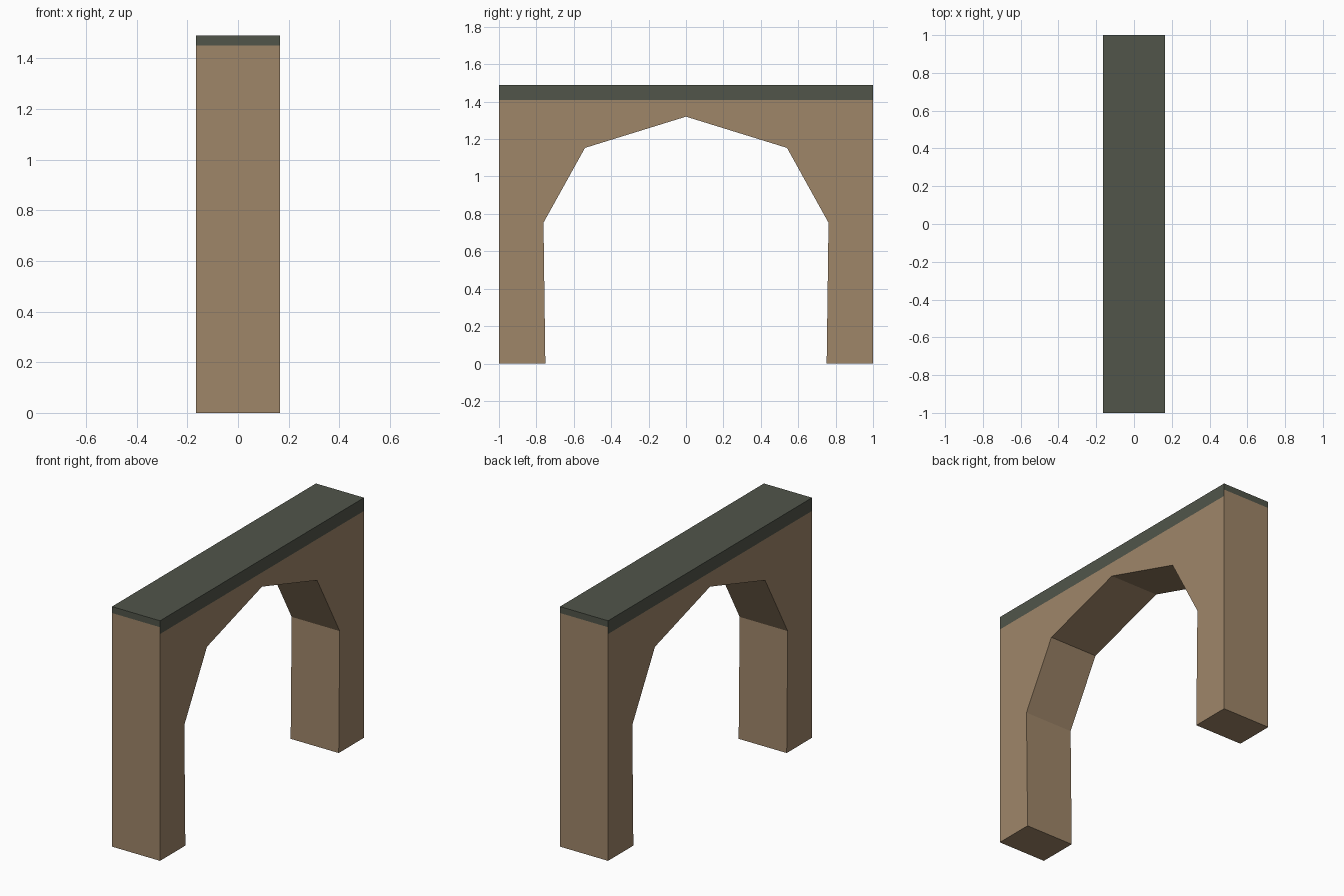
import bpy, bmesh

if "Cube" in bpy.data.objects:
    bpy.data.objects.remove(bpy.data.objects["Cube"])

HALF_WIDTH, HEIGHT = 0.165, 1.49
SIDE_BAND, END_BAND = 1.408, 1.45   # lower edge of dark cap on long sides / ends


def material(name, srgb):
    m = bpy.data.materials.new(name)
    lin = [((c / 255 + 0.055) / 1.055) ** 2.4 for c in srgb]
    m.diffuse_color = (*lin, 1)
    m.use_nodes = True
    m.node_tree.nodes["Principled BSDF"].inputs["Base Color"].default_value = m.diffuse_color
    return m


# Half of the arch outline (y, z), mirrored to the other side
half = [(0.0, 1.32), (0.54, 1.153), (0.762, 0.753), (0.752, 0.0), (1.0, 0.0), (1.0, HEIGHT)]
outline = half + [(-y, z) for y, z in reversed(half[1:])]

# Extrude the outline across the wall thickness
bm = bmesh.new()
face = bm.faces.new([bm.verts.new((-HALF_WIDTH, y, z)) for y, z in outline])
ext = bmesh.ops.extrude_face_region(bm, geom=[face])
new_verts = [g for g in ext["geom"] if isinstance(g, bmesh.types.BMVert)]
bmesh.ops.translate(bm, verts=new_verts, vec=(2 * HALF_WIDTH, 0, 0))

# Cut the cap lines around the wall
for z in (SIDE_BAND, END_BAND):
    bmesh.ops.bisect_plane(bm, geom=bm.verts[:] + bm.edges[:] + bm.faces[:],
                           plane_co=(0, 0, z), plane_no=(0, 0, 1))
bmesh.ops.recalc_face_normals(bm, faces=bm.faces[:])

# Dark cap above the line, which sits higher on the two ends
for f in bm.faces:
    limit = END_BAND if abs(f.normal.y) > 0.9 else SIDE_BAND
    f.material_index = int(f.calc_center_median().z > limit and min(v.co.z for v in f.verts) > limit - 0.001)

mesh = bpy.data.meshes.new("arch_wall")
bm.to_mesh(mesh)
bm.free()
mesh.materials.append(material("tan stone", (159, 134, 105)))
mesh.materials.append(material("dark grey green cap", (81, 85, 74)))
bpy.context.collection.objects.link(bpy.data.objects.new("arch_wall", mesh))
